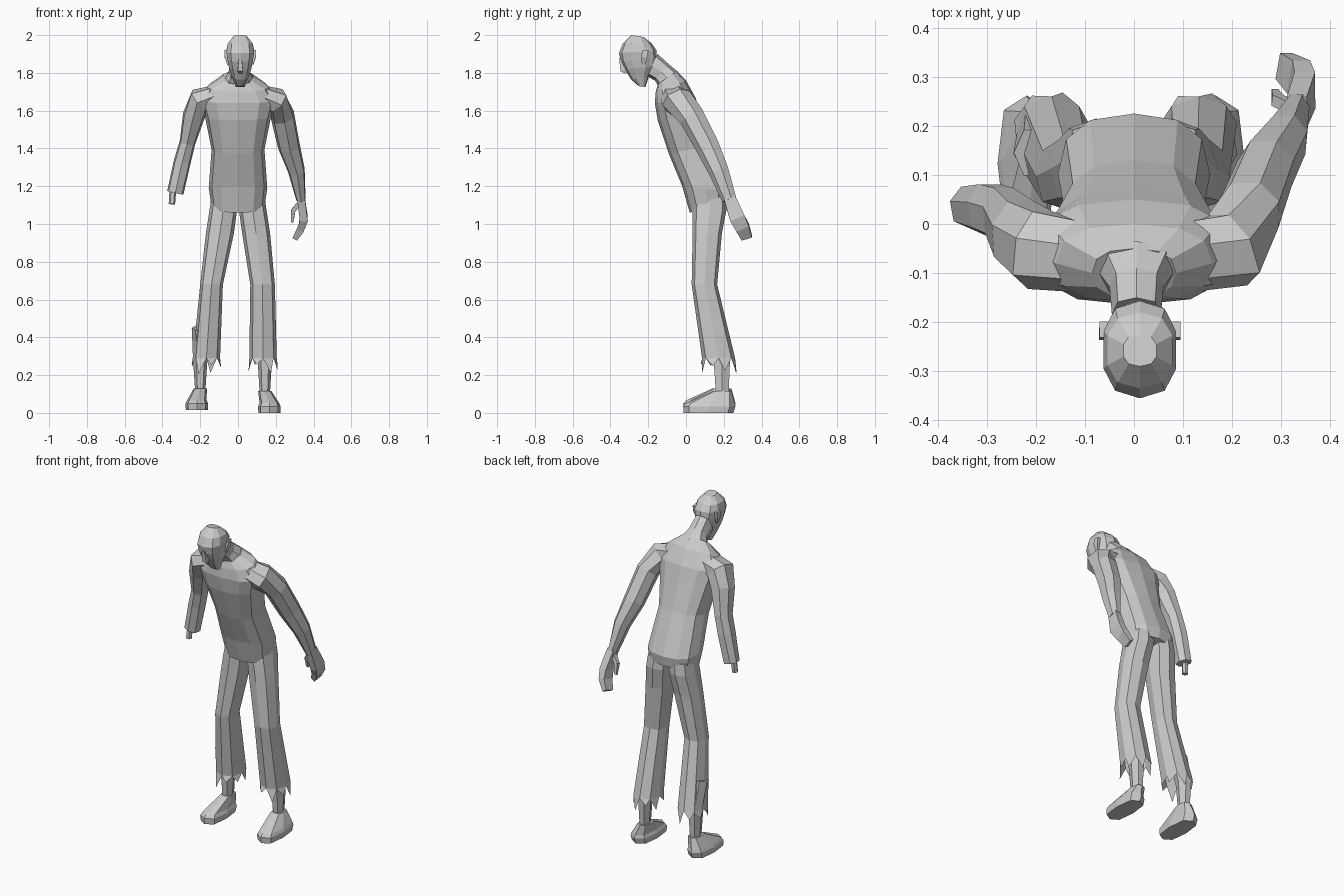
import bpy, bmesh, math, random
from mathutils import Vector as V

random.seed(4)


def finish(name, bm):
    bmesh.ops.recalc_face_normals(bm, faces=bm.faces)
    me = bpy.data.meshes.new(name)
    bm.to_mesh(me)
    bm.free()
    ob = bpy.data.objects.new(name, me)
    bpy.context.collection.objects.link(ob)
    return ob


def ring(c, u, v, n, p=1.0, off=0.0):
    # superellipse section: p < 1 is boxier
    pts = []
    for i in range(n):
        a = 2 * math.pi * (i + off) / n
        s, k = math.sin(a), math.cos(a)
        pts.append(c + u * math.copysign(abs(s) ** p, s) + v * math.copysign(abs(k) ** p, k))
    return pts


def loft(name, rings, cap_start=True, cap_end=True, teeth=None):
    bm = bmesh.new()
    vs = [[bm.verts.new(p) for p in r] for r in rings]
    n = len(vs[0])
    for a, b in zip(vs, vs[1:]):
        for i in range(n):
            j = (i + 1) % n
            bm.faces.new((a[i], a[j], b[j], b[i]))
    if cap_start:
        bm.faces.new(vs[0])
    if cap_end:
        bm.faces.new(vs[-1])
    if teeth:
        c = sum((w.co for w in vs[-1]), V()) / n
        for i in range(n):
            a, b = vs[-1][i], vs[-1][(i + 1) % n]
            m = a.co.lerp(b.co, random.uniform(0.3, 0.7))
            m += (m - c) * 0.18 - V((0, 0, random.uniform(*teeth)))
            bm.faces.new((a, b, bm.verts.new(m)))
    return finish(name, bm)


def profile_loft(name, rows, n, p=0.8, x=0.0, **kw):
    # rows: front y, front z, back y, back z, half width
    rings = []
    for fy, fz, by, bz, w in rows:
        f, b = V((x, fy, fz)), V((x, by, bz))
        rings.append(ring((f + b) / 2, V((w, 0, 0)), (f - b) / 2, n, p))
    return loft(name, rings, **kw)


def limb(name, rows, n=6, p=0.9, off=0.5):
    # rows: x, y, z, sideways radius, front-back radius
    c = [V(r[:3]) for r in rows]
    rings = []
    for i, r in enumerate(rows):
        t = (c[min(i + 1, len(c) - 1)] - c[max(i - 1, 0)]).normalized()
        v = (V((0, 1, 0)) - t * t.y).normalized()
        rings.append(ring(c[i], t.cross(v) * r[3], v * r[4], n, p, off))
    return loft(name, rings)


# torso leaning forward, hem dipping at the front
profile_loft("torso", [
    (0.02, 1.06, 0.215, 1.12, 0.14), (-0.02, 1.20, 0.225, 1.18, 0.155),
    (-0.09, 1.37, 0.13, 1.42, 0.14), (-0.15, 1.55, 0.075, 1.59, 0.175),
    (-0.165, 1.64, 0.05, 1.67, 0.20), (-0.16, 1.70, 0.00, 1.76, 0.16),
    (-0.15, 1.74, -0.05, 1.81, 0.085)], 12)

# neck and head
profile_loft("neck", [(-0.14, 1.72, -0.035, 1.80, 0.085), (-0.165, 1.76, -0.09, 1.845, 0.055),
                      (-0.22, 1.79, -0.15, 1.90, 0.05)], 8, x=0.005)
profile_loft("head", [
    (-0.25, 1.73, -0.215, 1.725, 0.025), (-0.29, 1.765, -0.195, 1.785, 0.042),
    (-0.325, 1.82, -0.165, 1.835, 0.062), (-0.345, 1.86, -0.155, 1.88, 0.07),
    (-0.355, 1.905, -0.157, 1.92, 0.077), (-0.335, 1.955, -0.18, 1.955, 0.069),
    (-0.29, 2.0, -0.225, 1.99, 0.035)], 10, x=0.012)
limb("nose", [(0.012, -0.345, 1.88, 0.010, 0.012), (0.012, -0.332, 1.815, 0.02, 0.022),
              (0.012, -0.315, 1.80, 0.014, 0.01)], 4)
for s in (-1, 1):
    limb("ear", [(0.012 + s * 0.072, -0.215, 1.92, 0.014, 0.022),
                 (0.012 + s * 0.072, -0.22, 1.885, 0.015, 0.022),
                 (0.012 + s * 0.064, -0.225, 1.845, 0.008, 0.012)], 4)

# left arm trailing behind, with hand, fingers and thumb
limb("left_arm", [
    (0.10, -0.065, 1.685, 0.055, 0.075), (0.20, -0.05, 1.655, 0.07, 0.085),
    (0.237, 0.03, 1.57, 0.065, 0.07), (0.27, 0.115, 1.41, 0.06, 0.065),
    (0.31, 0.175, 1.28, 0.046, 0.055), (0.333, 0.23, 1.13, 0.026, 0.04)], 7)
limb("left_hand", [(0.333, 0.23, 1.14, 0.025, 0.038), (0.348, 0.272, 1.03, 0.026, 0.05),
                   (0.335, 0.30, 0.98, 0.024, 0.045), (0.305, 0.322, 0.927, 0.017, 0.035)], 4, 0.6)
limb("left_thumb", [(0.325, 0.235, 1.11, 0.016, 0.016), (0.292, 0.252, 1.07, 0.016, 0.016),
                    (0.287, 0.268, 1.01, 0.009, 0.01)], 4)

# right arm ending in a stump with a bone
limb("right_arm", [
    (-0.10, -0.065, 1.685, 0.055, 0.075), (-0.20, -0.05, 1.655, 0.07, 0.085),
    (-0.235, -0.02, 1.57, 0.06, 0.075), (-0.268, 0.02, 1.43, 0.043, 0.06),
    (-0.295, 0.03, 1.33, 0.046, 0.056), (-0.332, 0.035, 1.165, 0.045, 0.045)], 7)
limb("right_arm_bone", [(-0.345, 0.03, 1.18, 0.018, 0.018), (-0.35, 0.025, 1.105, 0.017, 0.017)])

# torn trousers, shins and feet: inner/outer x per height, then ankle and toe x
legs = {
    "right": ([(0.002, -0.14), (-0.004, -0.15), (-0.022, -0.17), (-0.08, -0.2), (-0.095, -0.24)],
              -0.2, -0.218, 0.014),
    "left": ([(-0.002, 0.14), (0.004, 0.15), (0.022, 0.17), (0.065, 0.195), (0.06, 0.205)],
             0.142, 0.166, 0.0)}
depth = [(1.15, 0.05, 0.21), (1.08, 0.035, 0.215), (0.95, 0.035, 0.19), (0.68, 0.03, 0.165),
         (0.29, 0.085, 0.26)]
for side, (xs, ax, tx, z0) in legs.items():
    rings = []
    for (a, b), (z, f, k) in zip(xs, depth):
        rings.append(ring(V(((a + b) / 2, (f + k) / 2, z)), V((abs(a - b) / 2, 0, 0)),
                          V((0, (f - k) / 2, 0)), 8, 0.75))
    loft(side + "_trouser_leg", rings, cap_end=False, teeth=(0.03, 0.09))
    limb(side + "_shin", [(ax, 0.145, 0.45, 0.045, 0.055), (ax, 0.19, 0.28, 0.038, 0.05),
                          (ax, 0.192, 0.10 + z0, 0.027, 0.038)])
    foot = []
    for x, z, w, f, k in ((tx, 0.0, 0.058, -0.012, 0.25), (tx, 0.035, 0.06, -0.015, 0.262),
                          (tx, 0.052, 0.052, 0.0, 0.258), (ax, 0.115, 0.035, 0.14, 0.24)):
        foot.append(ring(V((x, (f + k) / 2, z + z0)), V((w, 0, 0)), V((0, (f - k) / 2, 0)), 8, 0.7))
    loft(side + "_foot", foot)
